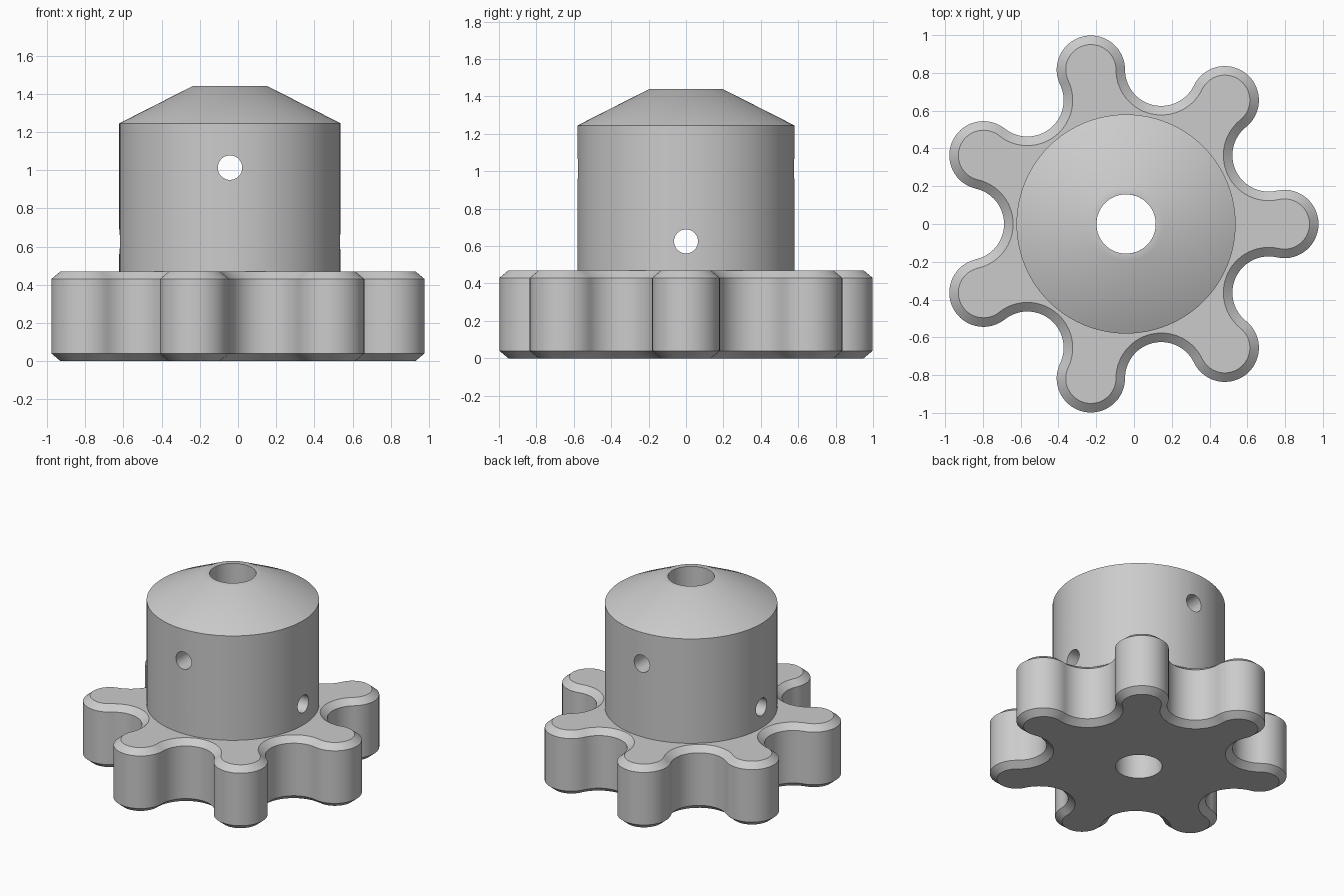
import bpy, bmesh, math
from math import pi, cos, sin
from mathutils import Matrix, Vector

cube = bpy.data.objects.get("Cube")
if cube:
    bpy.data.objects.remove(cube, do_unlink=True)

CX = -0.042                       # axis of the part
LOBES, PITCH = 7, 0.838           # lobe and valley centres share one circle
LOBE_R, VALLEY_R = 0.181, 0.192
GEAR_TOP, CHAMFER_H, CHAMFER_IN = 0.47, 0.04, 0.048
HUB_R, SHOULDER_Z, TOP_Z = 0.58, 1.245, 1.44
LIP_R, BORE_R, PIN_R = 0.196, 0.157, 0.064

grey = bpy.data.materials.new("light_grey")
grey.use_nodes = True
grey.diffuse_color = (0.6, 0.6, 0.6, 1)
grey.node_tree.nodes["Principled BSDF"].inputs["Base Color"].default_value = (0.6, 0.6, 0.6, 1)


def finish(name, bm):
    bmesh.ops.recalc_face_normals(bm, faces=bm.faces)
    mesh = bpy.data.meshes.new(name)
    bm.to_mesh(mesh)
    bm.free()
    mesh.materials.append(grey)
    obj = bpy.data.objects.new(name, mesh)
    bpy.context.collection.objects.link(obj)
    return obj


def skin(bm, rings, closed=False):
    """Join consecutive rings of vertices with quads."""
    pairs = list(zip(rings, rings[1:]))
    if closed:
        pairs.append((rings[-1], rings[0]))
    for a, b in pairs:
        for i in range(len(a)):
            j = (i + 1) % len(a)
            bm.faces.new((a[i], a[j], b[j], b[i]))


def cut(obj, name, radius, z, rotation):
    """Drill a round hole through the object."""
    bm = bmesh.new()
    bmesh.ops.create_cone(bm, cap_ends=True, segments=64, radius1=radius,
                          radius2=radius, depth=4,
                          matrix=Matrix.Translation((CX, 0, z)) @ rotation)
    cutter = finish(name, bm)
    cutter.hide_render = True
    mod = obj.modifiers.new(name, 'BOOLEAN')
    mod.operation, mod.solver, mod.object = 'DIFFERENCE', 'EXACT', cutter
    bpy.context.view_layer.objects.active = obj
    bpy.ops.object.modifier_apply(modifier=name)
    bpy.data.objects.remove(cutter, do_unlink=True)


def shade(obj):
    bpy.ops.object.select_all(action='DESELECT')
    obj.select_set(True)
    bpy.context.view_layer.objects.active = obj
    bpy.ops.object.shade_smooth_by_angle(angle=math.radians(30))


def gear_outline(inset, steps=28):
    """Alternating tangent arcs: convex lobes and concave valleys."""
    centres = [Vector((PITCH * cos(k * pi / LOBES), PITCH * sin(k * pi / LOBES)))
               for k in range(2 * LOBES)]
    half = pi / 2 + pi / (2 * LOBES)      # half sweep of a lobe
    pts = []
    for k, c in enumerate(centres):
        mid = k * pi / LOBES
        if k % 2 == 0:
            r, start, sweep = LOBE_R - inset, mid - half, 2 * half
        else:
            back = pi / 2 - pi / (2 * LOBES)
            r, start, sweep = VALLEY_R + inset, mid + pi + back, -2 * back
        for i in range(steps):
            a = start + sweep * i / steps
            pts.append((CX + c.x + r * cos(a), c.y + r * sin(a)))
    return pts


# Lobed gear with chamfered rims
bm = bmesh.new()
levels = [(0, CHAMFER_IN), (CHAMFER_H, 0),
          (GEAR_TOP - CHAMFER_H, 0), (GEAR_TOP, CHAMFER_IN)]
rings = [[bm.verts.new((x, y, z)) for x, y in gear_outline(inset)]
         for z, inset in levels]
skin(bm, rings)
bm.faces.new(rings[0])
bm.faces.new(rings[-1])
gear = finish("lobed_gear", bm)
cut(gear, "gear_bore_cutter", BORE_R, 0, Matrix.Identity(4))
shade(gear)

# Hub: turned ring with conical top and central bore
bm = bmesh.new()
profile = [(BORE_R, GEAR_TOP), (HUB_R, GEAR_TOP), (HUB_R, SHOULDER_Z),
           (LIP_R, TOP_Z), (BORE_R, TOP_Z)]
SEG = 96
rings = [[bm.verts.new((CX + r * cos(2 * pi * i / SEG), r * sin(2 * pi * i / SEG), z))
          for i in range(SEG)] for r, z in profile]
skin(bm, rings, closed=True)
hub = finish("hub", bm)

# Cross holes: upper one front to back, lower one side to side
cut(hub, "upper_pin_cutter", PIN_R, 1.013, Matrix.Rotation(pi / 2, 4, 'X'))
cut(hub, "lower_pin_cutter", PIN_R, 0.625, Matrix.Rotation(pi / 2, 4, 'Y'))
shade(hub)
